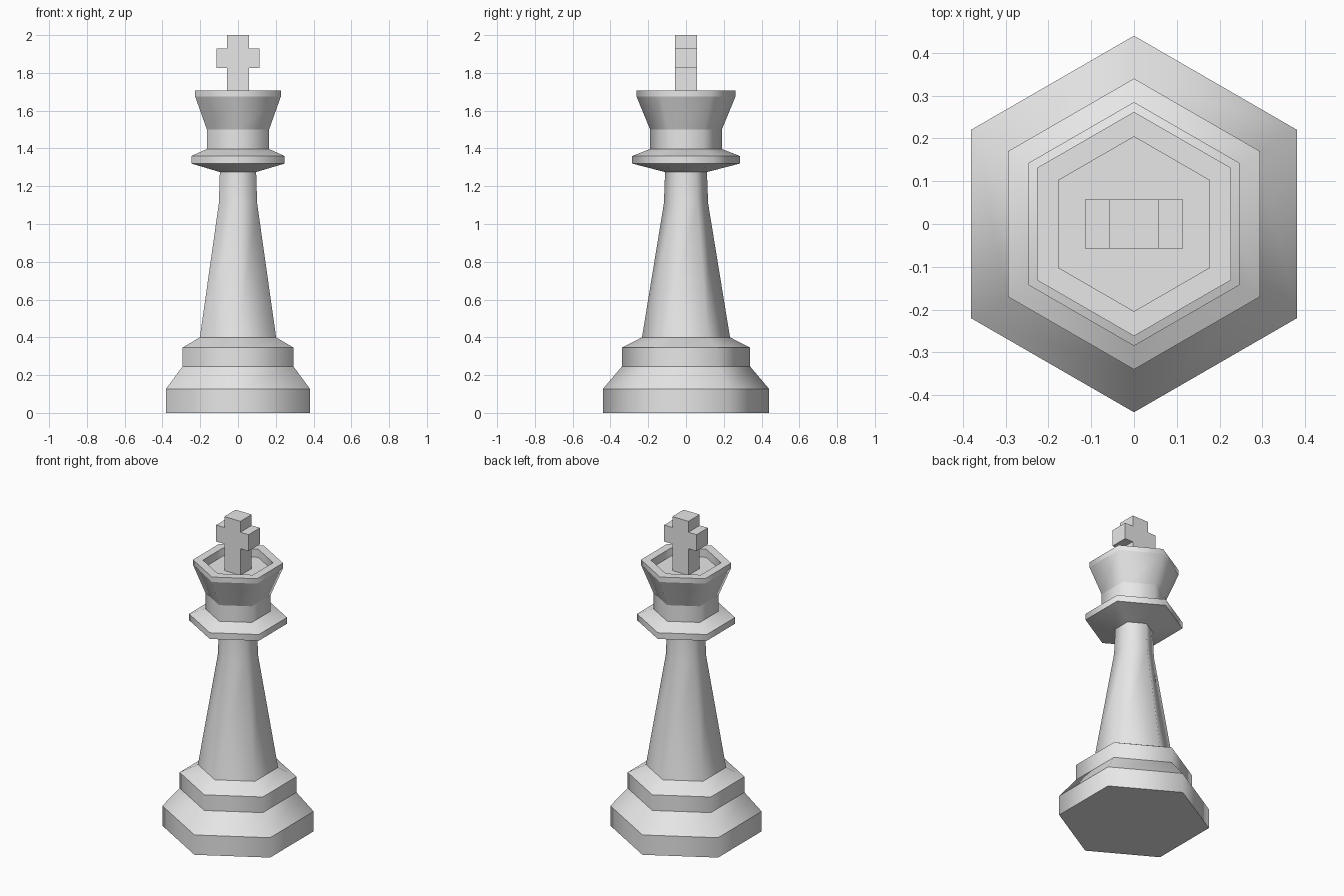
import bpy
import bmesh
import math

SIDES = 6

cube = bpy.data.objects.get("Cube")
if cube:
    bpy.data.objects.remove(cube, do_unlink=True)

# Single grey finish
grey = bpy.data.materials.new("light_grey")
grey.use_nodes = True
grey.diffuse_color = (0.8, 0.8, 0.8, 1)
grey.node_tree.nodes["Principled BSDF"].inputs["Base Color"].default_value = (0.8, 0.8, 0.8, 1)


def finish(name, bm):
    mesh = bpy.data.meshes.new(name)
    bm.to_mesh(mesh)
    bm.free()
    mesh.materials.append(grey)
    obj = bpy.data.objects.new(name, mesh)
    bpy.context.collection.objects.link(obj)
    return obj


def turned(name, profile, cap_start=False, cap_end=False, soft_rings=()):
    """Six-sided turning of (radius, height) points: crisp rings, soft corners."""
    bm = bmesh.new()
    rings = []
    for radius, z in profile:
        angles = [math.tau * i / SIDES + math.pi / 2 for i in range(SIDES)]
        rings.append([bm.verts.new((radius * math.cos(a), radius * math.sin(a), z))
                      for a in angles])
    for low, high in zip(rings, rings[1:]):
        for i in range(SIDES):
            j = (i + 1) % SIDES
            bm.faces.new((low[i], low[j], high[j], high[i])).smooth = True
    if cap_start:
        bm.faces.new(rings[0][::-1])
    if cap_end:
        bm.faces.new(rings[-1])
    for k, ring in enumerate(rings):
        for i in range(SIDES):
            edge = bm.edges.get((ring[i], ring[(i + 1) % SIDES]))
            edge.smooth = k in soft_rings
    return finish(name, bm)


# Stepped foot
turned("base", [(0.44, 0), (0.44, 0.127), (0.34, 0.245), (0.34, 0.345), (0.233, 0.4)],
       cap_start=True)

# Tapering column
turned("shaft", [(0.233, 0.4), (0.117, 1.11), (0.111, 1.275)], soft_rings=(1,))

# Flared collar
turned("collar", [(0.111, 1.275), (0.285, 1.32), (0.285, 1.36), (0.19, 1.397)])

# Neck, flared crown and sunken top
FLOOR = 1.655
turned("crown", [(0.19, 1.397), (0.19, 1.5), (0.262, 1.675), (0.262, 1.707),
                 (0.204, 1.707), (0.204, FLOOR)], cap_end=True)

# Cross finial: outline extruded front to back
half, arm, depth = 0.057, 0.115, 0.057
right = [(half, FLOOR), (half, 1.825), (arm, 1.825), (arm, 1.93), (half, 1.93), (half, 2)]
outline = right + [(-x, z) for x, z in reversed(right)]
bm = bmesh.new()
face = bm.faces.new([bm.verts.new((x, -depth, z)) for x, z in outline])
pushed = bmesh.ops.extrude_face_region(bm, geom=[face])["geom"]
bmesh.ops.translate(bm, vec=(0, 2 * depth, 0),
                    verts=[g for g in pushed if isinstance(g, bmesh.types.BMVert)])
bmesh.ops.recalc_face_normals(bm, faces=bm.faces)
finish("cross", bm)
